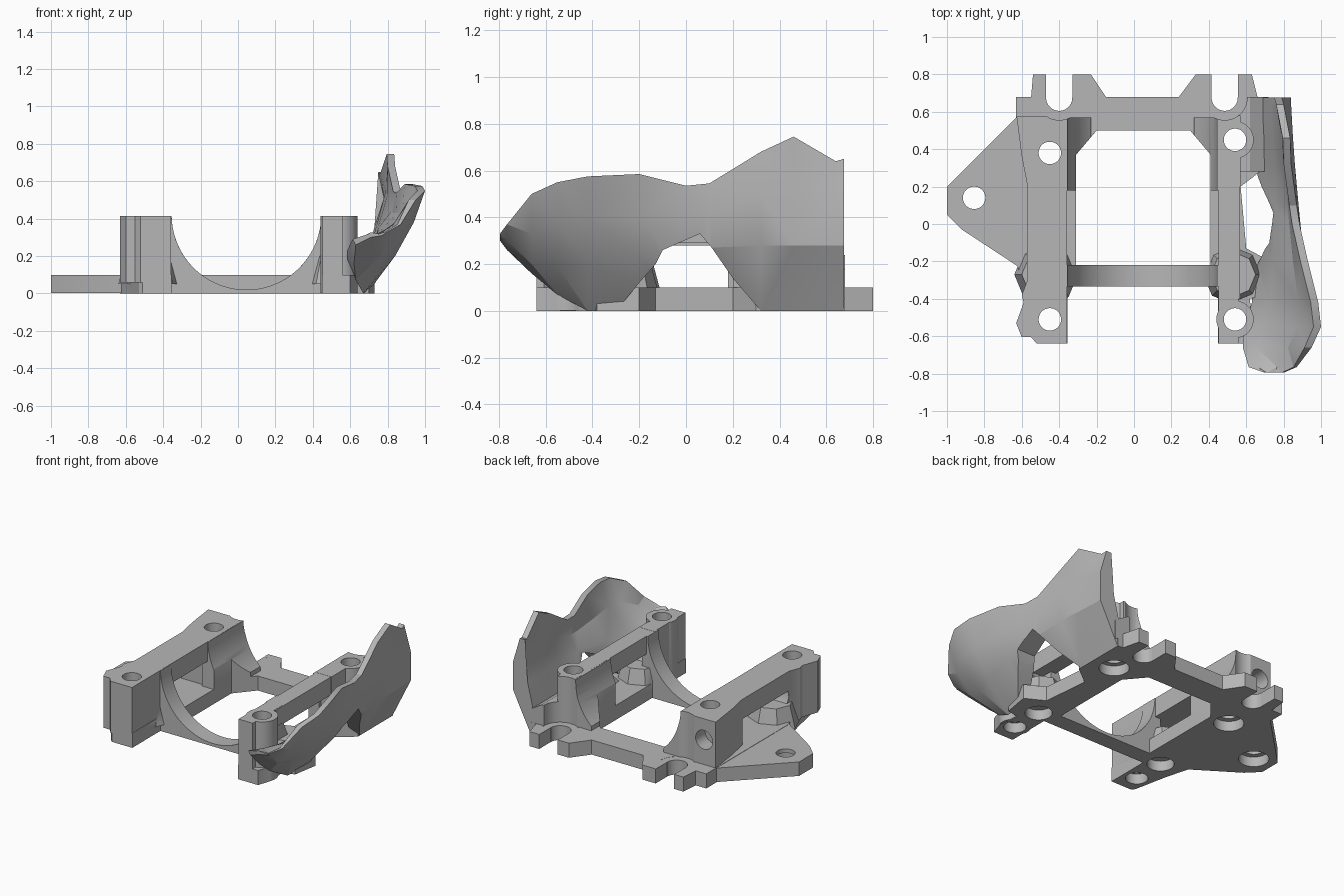
import bpy, bmesh, math
from mathutils import Vector

if "Cube" in bpy.data.objects:
    bpy.data.objects.remove(bpy.data.objects["Cube"])

grey = bpy.data.materials.new("plain grey")
grey.use_nodes = True
grey.diffuse_color = (0.47, 0.47, 0.47, 1)
grey.node_tree.nodes["Principled BSDF"].inputs["Base Color"].default_value = grey.diffuse_color


def finish(name, bm):
    bmesh.ops.recalc_face_normals(bm, faces=bm.faces)
    mesh = bpy.data.meshes.new(name)
    bm.to_mesh(mesh)
    bm.free()
    mesh.materials.append(grey)
    ob = bpy.data.objects.new(name, mesh)
    bpy.context.collection.objects.link(ob)
    return ob


def prism(name, outline, lo, hi, axis="z"):
    """Extrude a flat outline along one axis."""
    place = {"x": lambda a, b, c: (c, a, b), "y": lambda a, b, c: (a, c, b),
             "z": lambda a, b, c: (a, b, c)}[axis]
    bm = bmesh.new()
    face = bm.faces.new([bm.verts.new(place(a, b, lo)) for a, b in outline])
    out = bmesh.ops.extrude_face_region(bm, geom=[face])
    move = Vector(place(0, 0, hi - lo))
    bmesh.ops.translate(bm, vec=move, verts=[g for g in out["geom"] if isinstance(g, bmesh.types.BMVert)])
    return finish(name, bm)


def box(name, x0, x1, y0, y1, z0, z1):
    return prism(name, [(x0, y0), (x1, y0), (x1, y1), (x0, y1)], z0, z1)


def disc(name, x, y, r, lo, hi, axis="z", sides=32):
    ring = [(x + r * math.cos(math.tau * (i + .5) / sides), y + r * math.sin(math.tau * (i + .5) / sides))
            for i in range(sides)]
    return prism(name, ring, lo, hi, axis)


def frustum(name, x, y, r0, r1, z0, z1, sides=8):
    bm = bmesh.new()
    bmesh.ops.create_cone(bm, cap_ends=True, segments=sides, radius1=r0, radius2=r1, depth=z1 - z0)
    bmesh.ops.translate(bm, vec=(x, y, (z0 + z1) / 2), verts=bm.verts)
    return finish(name, bm)


def combine(ob, others, how):
    for other in others:
        mod = ob.modifiers.new("bool", "BOOLEAN")
        mod.operation, mod.solver, mod.object = how, "EXACT", other
        bpy.context.view_layer.objects.active = ob
        bpy.ops.object.modifier_apply(modifier=mod.name)
        bpy.data.objects.remove(other)


def smooth(ob, angle):
    bpy.ops.object.select_all(action="DESELECT")
    ob.select_set(True)
    bpy.context.view_layer.objects.active = ob
    bpy.ops.object.shade_smooth_by_angle(angle=math.radians(angle))


LEFT, RIGHT = -.45, .54        # screw columns

# Base plate with rear hooks
frame = prism("frame", [
    (-.53, -.62), (-.51, -.64), (-.355, -.64), (-.355, -.33), (.45, -.33), (.45, -.64), (.6, -.64), (.63, -.55),
    (.62, -.4), (.7, -.38), (.73, -.2), (.6, -.13), (.57, .2), (.7, .3), (.7, .68), (.66, .68), (.63, .8),
    (.33, .8), (.24, .68), (-.15, .68), (-.23, .8), (-.54, .8), (-.55, .68), (-.63, .68), (-.63, -.2),
    (-.58, -.38)], 0, .1)

# Front arch and the flared feet of the rear posts
arch = box("arch", -.4, .49, -.335, -.22, 0, .413)
flares = [box("flare", -.4, -.23, .18, .57, .05, .413), box("flare", .32, .49, .18, .57, .05, .413)]
combine(arch, flares, "UNION")

# Left posts, bridge and tab
left = [
    prism("post", [(-.55, -.605), (-.52, -.64), (-.357, -.64), (-.357, -.3), (-.57, -.3), (-.6, -.38),
                   (-.59, -.42), (-.63, -.53), (-.6, -.605)], .06, .414),
    prism("rear_post", [(-.569, .2), (-.357, .2), (-.357, .575), (-.628, .575), (-.6, .36)], .05, .414),
    box("bridge", -.571, -.358, -.32, .25, .28, .414),
    prism("brace", [(-.4, .05), (-.2, .05), (-.32, .28), (-.4, .28)], -.572, -.36, "x"),
    prism("tab", [(-.62, .58), (-1, .2), (-1, .05), (-.92, -.03), (-.6, -.24), (-.5, .2)], .002, .098),
    frustum("boss", -.47, -.27, .17, .13, .05, .2),
]

# Right posts with rounded bosses and a slim bridge
right = [
    box("post", .452, .56, -.64, -.3, .001, .414),
    disc("round_boss", RIGHT, -.51, .1, .002, .414),
    box("rear_post", .452, .57, .2, .58, .05, .414),
    disc("round_boss", RIGHT, .45, .1, .03, .414),
    box("bridge", .453, .567, -.4, .3, .29, .413),
    prism("brace", [(-.4, .05), (-.2, .05), (-.32, .3), (-.4, .3)], .454, .568, "x"),
    frustum("boss", .53, -.27, .16, .12, .05, .2),
    prism("rear_wedge", [(.55, .05), (.72, .05), (.72, .18), (.62, .24), (.55, .24)], .28, .679, "y"),
]
combine(frame, [arch] + left + right, "UNION")

# Central opening and arch
holes = [
    prism("opening", [(-.31, -.22), (.41, -.22), (.41, .37), (.3, .5), (-.2, .5), (-.31, .37)], -.1, .5),
    disc("front_arch_cut", .045, .42, .4, -.4, .3, "y", 64),
    prism("rear_arch_cut", [(.045 - .4 * math.cos(math.pi * i / 32), max(.101, .42 - .4 * math.sin(math.pi * i / 32)))
                            for i in range(33)], .17, .7, "y"),
]

# Screw holes, underside pockets, hook slots and clearances
holes += [disc("hole", x, y, .06, -.1, .6) for x, y in
          ((LEFT, -.51), (LEFT, .38), (RIGHT, -.51), (RIGHT, .45), (-.855, .14))]
holes += [disc("pocket", x, y, r, -.1, .07) for x, y, r in
          ((LEFT, -.51, .07), (RIGHT, -.51, .07), (LEFT, -.28, .085), (RIGHT, -.28, .085),
           (LEFT, .38, .095), (RIGHT, .45, .095), (-.855, .14, .095))]
for x in (-.4, .485):
    holes += [disc("slot", x, .675, .07, -.1, .3), box("slot", x - .07, x + .07, .675, .9, -.1, .3),
              disc("clearance", x, .675, .12, .099, .6)]
holes.append(disc("rear_hole", -.54, .27, .065, .47, .7, "y"))
combine(frame, holes, "DIFFERENCE")
smooth(frame, 30)

# Swept side guard: each station is y followed by (x, z) from bottom to top
stations = [
    (-.795, (.71, .3), (.74, .305), (.77, .31), (.8, .33)),
    (-.765, (.63, .26), (.71, .27), (.79, .3), (.87, .37)),
    (-.66, (.62, .16), (.76, .2), (.88, .33), (.95, .5)),
    (-.55, (.63, .07), (.8, .19), (.94, .38), (1, .55)),
    (-.42, (.67, 0), (.84, .2), (.94, .4), (.985, .575)),
    (-.2, (.69, 0), (.85, .23), (.91, .4), (.93, .585)),
    (0, (.7, 0), (.86, .26), (.89, .4), (.885, .535)),
    (.1, (.7, 0), (.86, .27), (.88, .41), (.87, .545)),
    (.32, (.7, 0), (.86, .28), (.86, .5), (.84, .68)),
    (.46, (.7, 0), (.85, .28), (.85, .52), (.835, .745)),
    (.64, (.7, 0), (.84, .28), (.84, .48), (.8, .64)),
    (.675, (.7, 0), (.84, .28), (.84, .48), (.79, .65)),
]
INWARD = [(.04, .07), (.11, .08), (.06, .03), (.04, 0)]   # wall thickness at each level
bm = bmesh.new()
rows = []
for y, *points in stations:
    k = min(1, (y + .85) / .2)
    outer = [bm.verts.new((x, y, z)) for x, z in points]
    inner = [bm.verts.new((x - k * dx, y, z + k * dz)) for (x, z), (dx, dz) in zip(points, INWARD)]
    rows.append(outer + inner[::-1])
for a, b in zip(rows, rows[1:]):
    for i in range(len(a)):
        j = (i + 1) % len(a)
        bm.faces.new((a[i], a[j], b[j], b[i]))
bm.faces.new(rows[0])
bm.faces.new(rows[-1])
bmesh.ops.triangulate(bm, faces=bm.faces)
guard = finish("side_guard", bm)
combine(guard, [prism("window", [(-.38, -.1), (-.2, .12), (-.13, .2), (-.1, .26), (.06, .33), (.11, .27), (.2, .14),
                                 (.32, 0), (.4, -.1)], .4, 1.2, "x")], "DIFFERENCE")
smooth(guard, 25)
